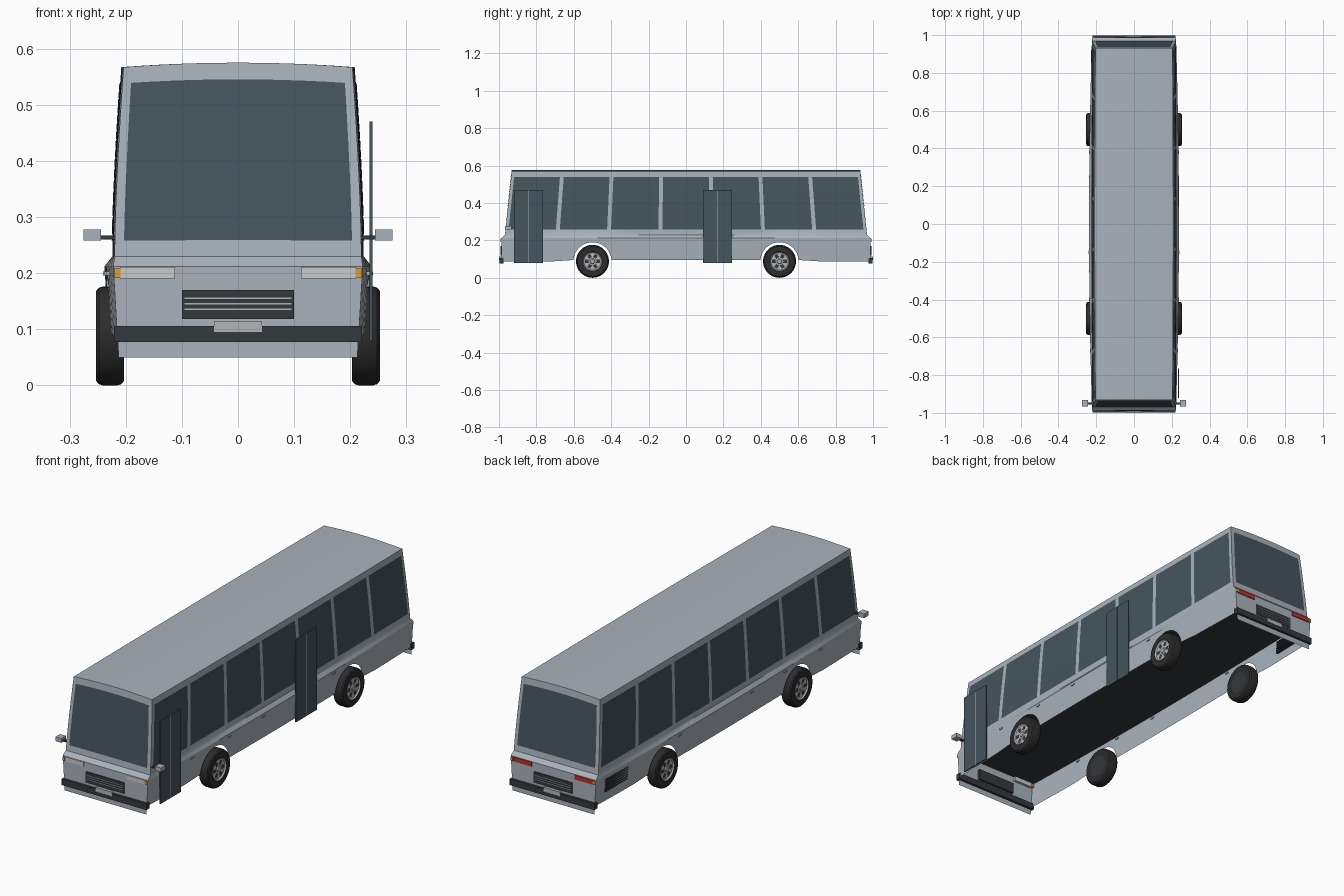
import bpy, bmesh, math
from mathutils import Vector

if "Cube" in bpy.data.objects:
    bpy.data.objects.remove(bpy.data.objects["Cube"])

def material(name, r, g, b):
    m = bpy.data.materials.new(name)
    m.diffuse_color = (r, g, b, 1)
    m.use_nodes = True
    m.node_tree.nodes["Principled BSDF"].inputs["Base Color"].default_value = m.diffuse_color
    return m

PAINT = material("paint", .40, .45, .50)
GLASS = material("glass", .06, .09, .11)
DARK = material("dark_trim", .035, .04, .045)
RUBBER = material("rubber", .025, .025, .025)
RED = material("red_lens", .5, .03, .02)
AMBER = material("amber_lens", .75, .35, .03)
LAMP = material("lamp", .75, .77, .75)
METAL = material("metal", .45, .47, .48)

def span(a, b, n):
    return [a + (b - a) * i / n for i in range(n + 1)]

def add_grid(bm, f, us, vs, origin=(0, 0, .3)):
    """Quad sheet through f(u, v), faces turned away from origin."""
    rows = [[bm.verts.new(f(u, v)) for v in vs] for u in us]
    o = Vector(origin)
    for a, b in zip(rows, rows[1:]):
        for j in range(len(vs) - 1):
            face = bm.faces.new((a[j], b[j], b[j + 1], a[j + 1]))
            face.normal_update()
            if face.normal.dot(face.calc_center_median() - o) < 0:
                face.normal_flip()

def finish(name, bm, mat, smooth=True):
    bmesh.ops.remove_doubles(bm, verts=bm.verts, dist=1e-5)
    me = bpy.data.meshes.new(name)
    bm.to_mesh(me)
    bm.free()
    ob = bpy.data.objects.new(name, me)
    bpy.context.collection.objects.link(ob)
    me.materials.append(mat)
    if smooth:
        bpy.ops.object.select_all(action='DESELECT')
        ob.select_set(True)
        bpy.context.view_layer.objects.active = ob
        bpy.ops.object.shade_smooth_by_angle(angle=math.radians(30))
    return ob

def sheet(name, f, us, vs, mat, origin=(0, 0, .3)):
    bm = bmesh.new()
    add_grid(bm, f, us, vs, origin)
    return finish(name, bm, mat)

def box(name, x, y, z, mat):
    bm = bmesh.new()
    bmesh.ops.create_cube(bm, size=1)
    for v in bm.verts:
        v.co = [(a + b) / 2 + c * abs(b - a) for (a, b), c in zip((x, y, z), v.co)]
    return finish(name, bm, mat, False)

# Body shape functions: upper cabin and lower skirt
BELT, EAVE, SILL, END = .23, .567, .212, .987

def cabin_t(z):
    return max(0, (z - BELT) / (EAVE - BELT))

def cabin_y(z):
    return .968 - .036 * cabin_t(z)

def cabin_x(u, z):
    return .224 - .016 * cabin_t(z) ** 1.5 - .004 * u * u

def cabin_side(s, u, z, off=0):
    return (s * (cabin_x(u, z) + off), u * cabin_y(z), z)

def cabin_end(s, u, z, off=0):
    return (u * cabin_x(1, z), s * (cabin_y(z) + off), z + .008 * (1 - u * u) * cabin_t(z))

def skirt_x(y, z):
    return .238 - .016 * y * y - .06 * (SILL - z)

def skirt_low(y):
    d = abs(abs(y) - .5)
    base = .095 if abs(y) < .6 else .095 - .025 * (abs(y) - .6) / .387
    return max(base, .088 + math.sqrt(max(0, .102 ** 2 - d * d)))

def lerp(a, b, t):
    return Vector(a).lerp(Vector(b), t)

# Body shell
body = bmesh.new()
arch = [.102 * math.cos(a) for a in span(math.pi, 0, 20)]
ys = sorted(span(-END, -.61, 4) + span(-.39, .39, 8) + span(.61, END, 4)
            + [c + d for c in (-.5, .5) for d in arch])
U = span(-1, 1, 12)
for s in (-1, 1):
    add_grid(body, lambda u, z: cabin_side(s, u, z), U, span(BELT, EAVE, 8))
    add_grid(body, lambda u, z: cabin_end(s, u, z), U, span(BELT, EAVE, 8))
    add_grid(body, lambda y, t: (lambda z: (s * skirt_x(y, z), y, z))(
        skirt_low(y) + t * (SILL - skirt_low(y))), ys, span(0, 1, 3))
    add_grid(body, lambda u, z: (u * skirt_x(END, z), s * END, z), U, [.05, .1, .16, SILL])
    # ledge between skirt and cabin
    add_grid(body, lambda u, t: lerp((s * skirt_x(u * END, SILL), u * END, SILL),
                                     cabin_side(s, u, BELT), t), U, [0, .5, 1])
    add_grid(body, lambda u, t: lerp((u * skirt_x(END, SILL), s * END, SILL),
                                     cabin_end(s, u, BELT), t), U, [0, .5, 1])
add_grid(body, lambda u, v: (u * cabin_x(v, EAVE), v * cabin_y(EAVE), EAVE + .008 * (1 - u * u)), U, U)
finish("body_shell", body, PAINT)

# Floor
sheet("floor", lambda u, v: (u * skirt_x(v * END, SILL), v * END, SILL), U, U, DARK)

# Windows
for s in (-1, 1):
    for i in range(7):
        c = (i - 3) * .284
        sheet("side_window", lambda u, z: cabin_side(s, u, z, .0015),
              span(c - .131, c + .131, 4), span(.258, .54, 6), GLASS)
    sheet("end_window", lambda u, z: cabin_end(s, u, z, .0015),
          span(-.925, .925, 10), span(.258, .538, 6), GLASS)

# Doors on the right side, two leaves each
for y0 in (-.92, .09):
    for k in (0, 1):
        a = y0 + k * .079
        box("door_leaf", (.234, .2395), (a, a + .076), (.08, .47), GLASS)
    box("door_seal", (.234, .2385), (y0 + .075, y0 + .08), (.08, .47), METAL)

# Front and rear fittings
for s, end in ((-1, "front"), (1, "rear")):
    def fit(name, x, d0, d1, z, mat):
        box(end + "_" + name, x, sorted((s * d0, s * d1)), z, mat)
    fit("bumper", (-.221, .221), .975, .998, (.077, .106), DARK)
    fit("grille", (-.1, .1), .975, .991, (.118, .17), DARK)
    for k in range(3):
        z = .134 + k * .01
        fit("grille_bar", (-.095, .095), .985, .993, (z, z + .0025), METAL)
    fit("plate", (-.043, .043), .985, 1.0, (.095, .115), METAL)
    for m in (-1, 1):
        fit("lamp", sorted((m * .112, m * .21)), .975, .991, (.19, .211), LAMP if s < 0 else RED)
        fit("indicator", sorted((m * .209, m * .221)), .972, .993, (.192, .208), AMBER)

# Side marker lamps
for s in (-1, 1):
    for y in (-.67, -.4, -.15, .38):
        x = skirt_x(y, .2)
        box("side_marker", sorted((s * (x - .004), s * (x + .004))), (y - .01, y + .01), (.196, .203), METAL)

# Engine vents on the left rear
for k in range(6):
    z = .132 + k * .011
    x = skirt_x(.84, z)
    box("engine_vent", (-x - .003, -x + .01), (.755, .92), (z, z + .006), DARK)

# Mirrors
for s in (-1, 1):
    box("mirror_arm", sorted((s * .212, s * .25)), (-.956, -.944), (.26, .267), DARK)
    box("mirror_head", sorted((s * .244, s * .275)), (-.967, -.933), (.258, .278), PAINT)

# Wheels: turned tyre and rim with six slots
TYRE = [(.05, .203), (.08, .203), (.086, .208), (.088, .215), (.088, .241),
        (.086, .248), (.08, .253), (.052, .253), (.048, .247)]
RIM = [(.051, .2535), (.046, .248), (.014, .248), (.011, .252), (0, .252)]
BACK = [(.05, .203), (0, .206)]
for s in (-1, 1):
    for y in (-.5, .5):
        def turn(a, r, x):
            return (s * x, y + r * math.cos(a), .088 + r * math.sin(a))
        hub = (s * .228, y, .088)
        for name, prof, mat in (("tyre", TYRE, RUBBER), ("rim", RIM, METAL), ("wheel_back", BACK, DARK)):
            sheet(name, lambda a, i: turn(a, *prof[i]), span(0, math.tau, 40), range(len(prof)), mat, hub)
        slots = bmesh.new()
        for k in range(6):
            c = k * math.tau / 6
            add_grid(slots, lambda t, r: turn(c + t * .009 / r, r, .2487), [-1, 0, 1], [.021, .03, .041], hub)
        finish("rim_slots", slots, DARK)
